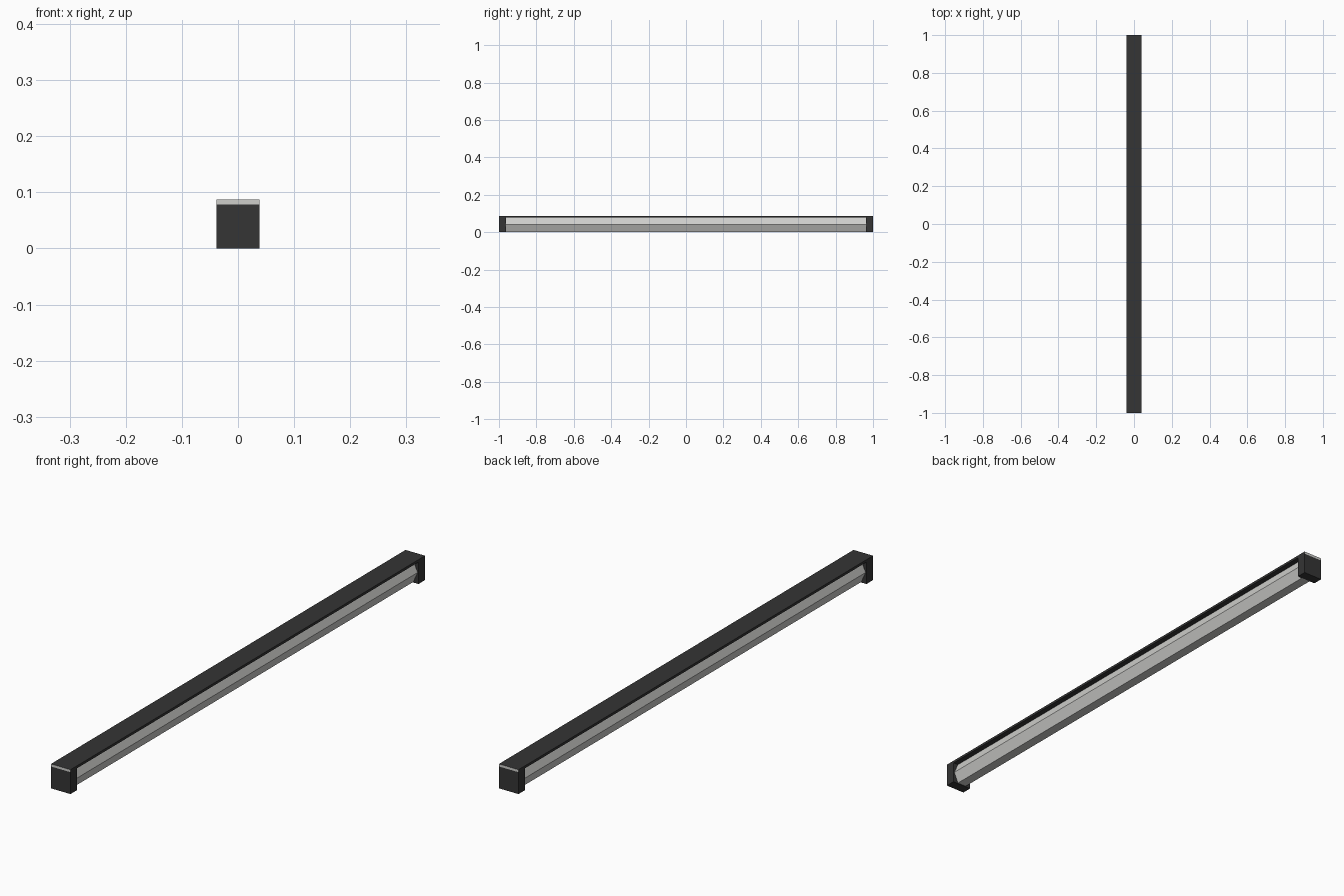
import bpy, bmesh

if "Cube" in bpy.data.objects:
    bpy.data.objects.remove(bpy.data.objects["Cube"])

def material(name, c):
    m = bpy.data.materials.new(name)
    m.diffuse_color = (*c, 1)
    m.use_nodes = True
    m.node_tree.nodes["Principled BSDF"].inputs["Base Color"].default_value = m.diffuse_color
    return m

DARK = material("dark_grey", (0.035, 0.035, 0.035))
LIGHT = material("light_grey", (0.62, 0.62, 0.60))

def extrude_y(name, profile, y0, y1, mats):
    """Prism: an (x, z) outline swept along y."""
    bm = bmesh.new()
    f = bm.faces.new([bm.verts.new((x, y0, z)) for x, z in profile])
    res = bmesh.ops.extrude_face_region(bm, geom=[f])
    for v in res["geom"]:
        if isinstance(v, bmesh.types.BMVert):
            v.co.y = y1
    bmesh.ops.recalc_face_normals(bm, faces=bm.faces)
    # with two materials, the second goes on the end faces
    if len(mats) > 1:
        for f in bm.faces:
            f.material_index = int(abs(f.normal.y) > 0.9)
    me = bpy.data.meshes.new(name)
    bm.to_mesh(me)
    bm.free()
    for m in mats:
        me.materials.append(m)
    ob = bpy.data.objects.new(name, me)
    bpy.context.collection.objects.link(ob)
    return ob

def rect(w, z0, z1):
    return [(-w, z0), (w, z0), (w, z1), (-w, z1)]

W, CAP_TOP, TOP, INNER = 0.0385, 0.078, 0.087, 0.963

# top rail with light end faces
extrude_y("top_rail", rect(W, CAP_TOP, TOP), -1, 1, [DARK, LIGHT])

# end caps
extrude_y("front_end_cap", rect(W, 0, CAP_TOP), -1, -INNER, [DARK])
extrude_y("back_end_cap", rect(W, 0, CAP_TOP), INNER, 1, [DARK])

# six-sided diffuser tube
a, b, z0, zm = 0.035, 0.018, 0.002, 0.040
hexagon = [(-b, z0), (b, z0), (a, zm), (b, CAP_TOP), (-b, CAP_TOP), (-a, zm)]
extrude_y("diffuser_tube", hexagon, -INNER, INNER, [LIGHT])
